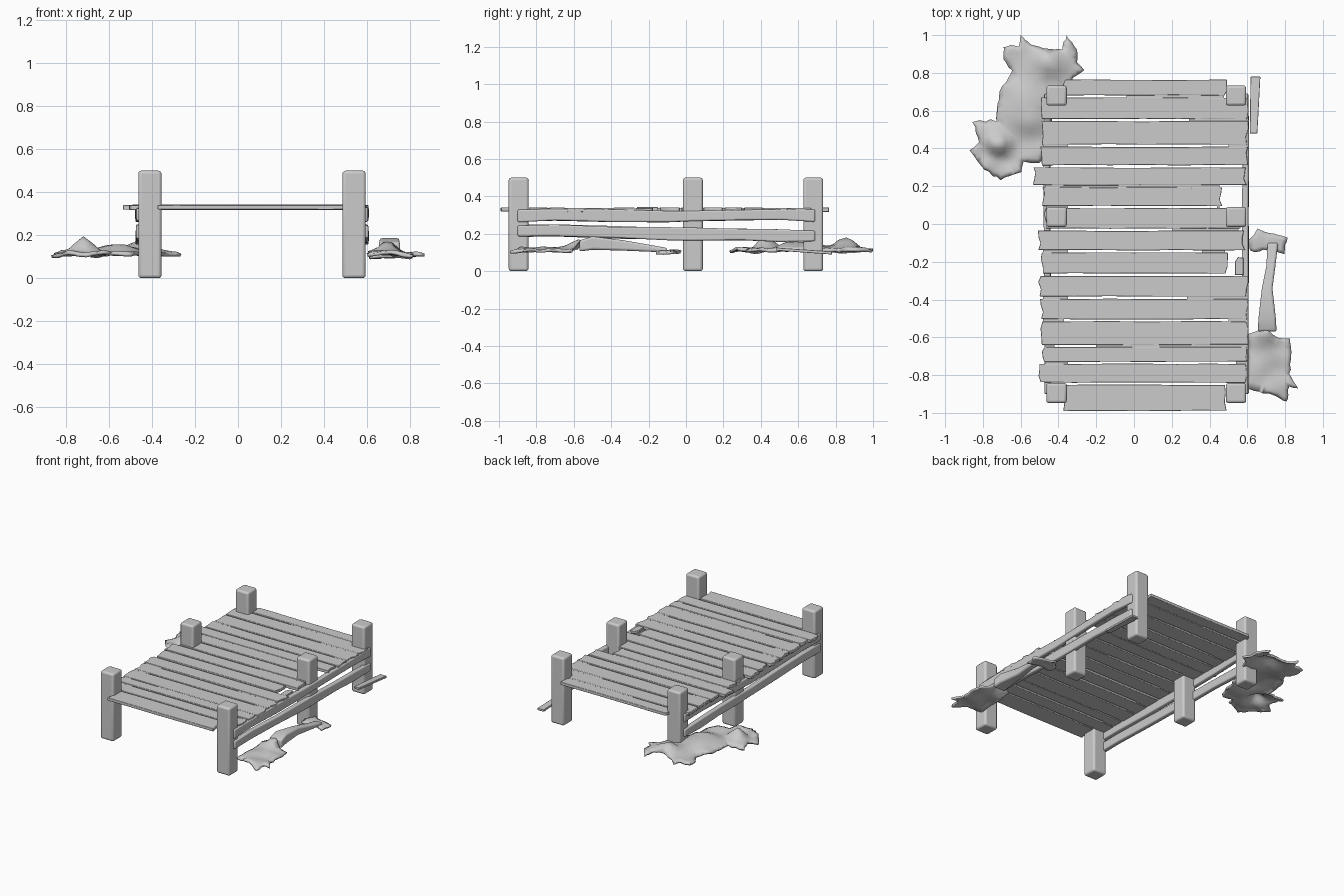
import bpy, bmesh, math, random
from mathutils import Vector, noise

if "Cube" in bpy.data.objects:
    bpy.data.objects.remove(bpy.data.objects["Cube"])

random.seed(4)
MID = 0.065          # x of the dock's centre line
Z0, Z1 = 0.318, 0.34  # deck bottom and top


def finish(name, bm, bevel=0.0, segs=2, angle=40):
    bmesh.ops.recalc_face_normals(bm, faces=bm.faces[:])
    me = bpy.data.meshes.new(name)
    bm.to_mesh(me)
    bm.free()
    ob = bpy.data.objects.new(name, me)
    bpy.context.collection.objects.link(ob)
    if bevel:
        m = ob.modifiers.new("Bevel", 'BEVEL')
        m.width, m.segments, m.limit_method = bevel, segs, 'ANGLE'
    bpy.ops.object.select_all(action='DESELECT')
    ob.select_set(True)
    bpy.context.view_layer.objects.active = ob
    bpy.ops.object.shade_smooth_by_angle(angle=math.radians(angle))
    return ob


def prism(bm, outline, z0, z1):
    f = bm.faces.new([bm.verts.new((x, y, z0)) for x, y in outline])
    top = bmesh.ops.extrude_face_region(bm, geom=[f])['geom']
    for v in top:
        if isinstance(v, bmesh.types.BMVert):
            v.co.z = z1


def box_outline(x0, x1, y0, y1):
    return [(x0, y0), (x1, y0), (x1, y1), (x0, y1)]


def loft(bm, sections):
    """Box beam through (centre, half width x, half height z) sections along y."""
    rings = []
    for c, w, h in sections:
        rings.append([bm.verts.new((c[0] + sx * w, c[1], c[2] + sz * h))
                      for sx, sz in ((-1, -1), (1, -1), (1, 1), (-1, 1))])
    for a, b in zip(rings, rings[1:]):
        for i in range(4):
            j = (i + 1) % 4
            bm.faces.new((a[i], a[j], b[j], b[i]))
    bm.faces.new(rings[0])
    bm.faces.new(rings[-1])


# Posts
for side, x in (("left", -0.41), ("right", 0.54)):
    for place, y in (("front", -0.895), ("middle", 0.037), ("back", 0.68)):
        bm = bmesh.new()
        prism(bm, box_outline(x - 0.054, x + 0.054, y - 0.053, y + 0.053), 0.0, 0.5)
        finish(f"{side}_{place}_post", bm, 0.014, 3)

# Deck planks: y start, y end, left end, right end
rows = [(-0.995, -0.845, -0.37, 0.485), (-0.845, -0.735, -0.50, 0.59),
        (-0.735, -0.645, -0.48, 0.60), (-0.645, -0.51, -0.49, 0.60),
        (-0.51, -0.39, -0.49, 0.60), (-0.39, -0.268, -0.50, 0.60),
        (-0.268, -0.145, -0.49, 0.49), (-0.145, -0.03, -0.50, 0.58),
        (-0.03, 0.09, -0.47, 0.56), (0.09, 0.20, -0.48, 0.46),
        (0.20, 0.305, -0.53, 0.59), (0.305, 0.415, -0.49, 0.60),
        (0.415, 0.55, -0.49, 0.60), (0.55, 0.675, -0.49, 0.60),
        (0.675, 0.77, -0.37, 0.485)]
# Open part of the gap above each plank; the rest of the seam is closed
gaps = [(-0.47, 0.55), (-0.35, 0.54), (-0.42, -0.20), (-0.37, 0.50), (-0.35, 0.28),
        (-0.50, 0.60), (-0.35, 0.36), (-0.47, 0.20), (-0.35, 0.44), (0, 0),
        (-0.47, 0.58), (-0.35, 0.50), (-0.50, 0.29), (-0.37, -0.04)]
G = 0.006
for i, (y0, y1, xl, xr) in enumerate(rows):
    a, b = y0 + G, y1 - G
    r = lambda s=0.008: random.uniform(-s, s)
    n = 6
    pts = [(xl + (xr - xl) * k / n + (r() if k in (0, n) else 0), a + r(0.002)) for k in range(n + 1)]
    pts += [(xr + r(), a + (b - a) * t) for t in (0.35, 0.7)]
    pts += [(xr - (xr - xl) * k / n + (r() if k in (0, n) else 0), b + r(0.002)) for k in range(n + 1)]
    pts += [(xl + r(), b - (b - a) * t) for t in (0.3, 0.65)]
    bm = bmesh.new()
    dz = random.uniform(-0.002, 0.002)
    prism(bm, pts, Z0 + dz, Z1 + dz)
    finish(f"deck_plank_{i + 1}", bm, 0.003, 2)

bm = bmesh.new()
for i, (g0, g1) in enumerate(gaps):
    y = rows[i][1]
    lo = max(rows[i][2], rows[i + 1][2]) + 0.008
    hi = min(rows[i][3], rows[i + 1][3]) - 0.008
    spans = [(lo, g0), (g1, hi)] if g1 > g0 else [(lo, hi)]
    for s0, s1 in spans:
        if s1 - s0 > 0.01:
            prism(bm, box_outline(s0, s1, y - 0.012, y + 0.012), Z0 + 0.003, Z1 - 0.003)
finish("deck_seams", bm)

# Broken plank stump beside the hole in the deck
bm = bmesh.new()
prism(bm, [(0.535, -0.27), (0.58, -0.27), (0.58, -0.18), (0.55, -0.175), (0.535, -0.20)], Z0, Z1 - 0.003)
finish("broken_plank_stump", bm, 0.003)

# Side rails, upper and lower, on the outer faces of the posts
rails = {"upper": [(-0.90, 0.295), (-0.7, 0.302), (-0.4, 0.297), (-0.1, 0.292), (0.04, 0.295),
                   (0.3, 0.30), (0.5, 0.303), (0.69, 0.297)],
         "lower": [(-0.90, 0.215), (-0.7, 0.218), (-0.4, 0.208), (-0.1, 0.20), (0.04, 0.198),
                   (0.3, 0.196), (0.5, 0.19), (0.69, 0.188)]}
for side, s in (("left", -1), ("right", 1)):
    for level, path in rails.items():
        bm = bmesh.new()
        loft(bm, [(Vector((MID + s * 0.524 + random.uniform(-0.003, 0.003), y, z)), 0.017,
                   0.031 + random.uniform(-0.004, 0.004)) for y, z in path])
        finish(f"{side}_{level}_rail", bm, 0.008, 3)


# Ragged ground patches
def patch(name, outline, bumps, base):
    bm = bmesh.new()
    f = bm.faces.new([bm.verts.new((x, y, 0)) for x, y in outline])
    bmesh.ops.triangulate(bm, faces=[f], ngon_method='EAR_CLIP')
    for _ in range(3):
        bmesh.ops.subdivide_edges(bm, edges=[e for e in bm.edges if e.calc_length() > 0.035],
                                  cuts=1, use_grid_fill=True)
        bmesh.ops.triangulate(bm, faces=bm.faces[:])
        bmesh.ops.beautify_fill(bm, faces=bm.faces[:], edges=[e for e in bm.edges if not e.is_boundary])
    for v in bm.verts:
        x, y = v.co.x, v.co.y
        z = base + 0.018 * noise.noise(Vector((x * 9, y * 9, 1.5)))
        for bx, by, rad, h in bumps:
            z += h * math.exp(-((x - bx) ** 2 + (y - by) ** 2) / rad ** 2)
        if v.is_boundary:
            z -= 0.008
            v.co.x += 0.012 * noise.noise(Vector((x * 30, y * 30, 0)))
            v.co.y += 0.012 * noise.noise(Vector((x * 30, y * 30, 7)))
        v.co.z = z
    bmesh.ops.recalc_face_normals(bm, faces=bm.faces[:])
    ob = finish(name, bm, angle=60)
    m = ob.modifiers.new("Thickness", 'SOLIDIFY')
    m.thickness, m.offset = 0.014, 0


patch("back_left_ground_patch",
      [(-0.69, 0.94), (-0.61, 0.94), (-0.60, 1.0), (-0.55, 0.95), (-0.455, 0.92), (-0.38, 0.92),
       (-0.355, 1.0), (-0.31, 0.92), (-0.30, 0.85), (-0.265, 0.82), (-0.32, 0.78), (-0.42, 0.60),
       (-0.46, 0.42), (-0.50, 0.32), (-0.59, 0.33), (-0.60, 0.28), (-0.71, 0.235), (-0.79, 0.29),
       (-0.865, 0.385), (-0.815, 0.43), (-0.85, 0.54), (-0.725, 0.545), (-0.71, 0.70),
       (-0.645, 0.81), (-0.69, 0.87)],
      [(-0.72, 0.42, 0.05, 0.06), (-0.45, 0.85, 0.07, 0.055), (-0.55, 0.6, 0.13, 0.03)], 0.115)
patch("front_right_ground_patch",
      [(0.61, -0.58), (0.70, -0.56), (0.76, -0.60), (0.825, -0.61), (0.83, -0.70), (0.82, -0.79),
       (0.865, -0.87), (0.82, -0.86), (0.81, -0.945), (0.745, -0.905), (0.68, -0.89), (0.60, -0.87)],
      [(0.70, -0.56, 0.07, 0.05)], 0.113)
patch("right_ground_clump",
      [(0.615, -0.085), (0.655, -0.03), (0.72, -0.05), (0.81, -0.07), (0.79, -0.16), (0.71, -0.135),
       (0.615, -0.145)], [], 0.108)

# Fallen log between the two right-hand patches
bm = bmesh.new()
loft(bm, [(Vector((0.705, -0.57, 0.135)), 0.05, 0.03), (Vector((0.705, -0.50, 0.15)), 0.046, 0.036),
          (Vector((0.705, -0.34, 0.138)), 0.028, 0.028), (Vector((0.725, -0.22, 0.125)), 0.024, 0.02),
          (Vector((0.735, -0.10, 0.112)), 0.028, 0.012)])
finish("fallen_log", bm, 0.012, 3)

# Loose board at the back right
bm = bmesh.new()
loft(bm, [(Vector((0.633, 0.48, 0.118)), 0.02, 0.008), (Vector((0.643, 0.78, 0.097)), 0.026, 0.008)])
finish("loose_board", bm, 0.003)
